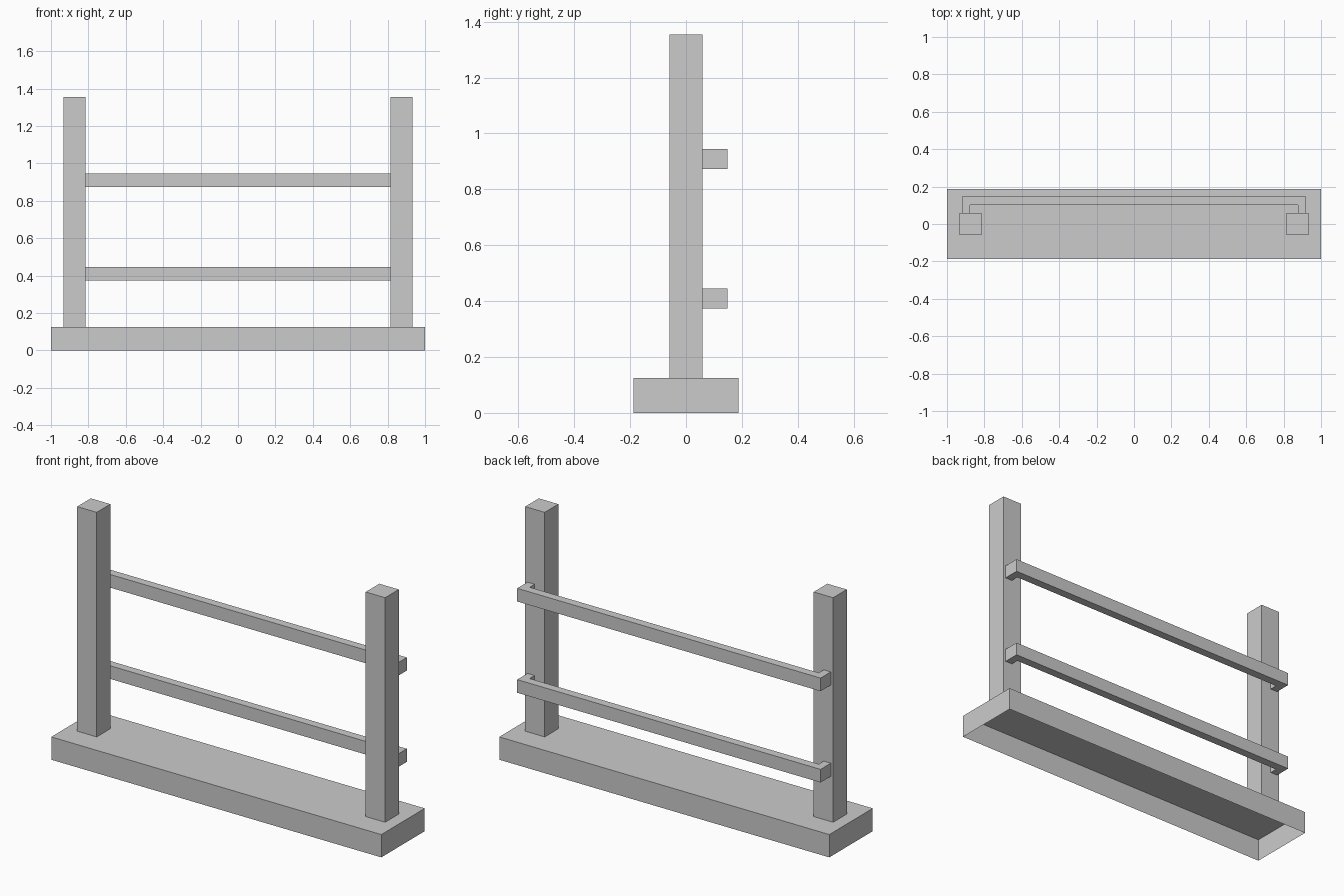
import bpy, bmesh
from mathutils import Vector

if "Cube" in bpy.data.objects:
    bpy.data.objects.remove(bpy.data.objects["Cube"])


def finish(name, bm):
    me = bpy.data.meshes.new(name)
    bm.to_mesh(me)
    bm.free()
    ob = bpy.data.objects.new(name, me)
    bpy.context.collection.objects.link(ob)
    return ob


def extrude_profile(name, points, z0, z1, open_bottom=False):
    """Extrude a counter-clockwise xy outline from z0 to z1."""
    bm = bmesh.new()
    base = bm.faces.new([bm.verts.new((x, y, z0)) for x, y in points])
    res = bmesh.ops.extrude_face_region(bm, geom=[base], use_keep_orig=True)
    top = [v for v in res["geom"] if isinstance(v, bmesh.types.BMVert)]
    bmesh.ops.translate(bm, verts=top, vec=Vector((0, 0, z1 - z0)))
    bmesh.ops.recalc_face_normals(bm, faces=bm.faces)
    if open_bottom:
        low = [f for f in bm.faces if all(abs(v.co.z - z0) < 1e-5 for v in f.verts)]
        bmesh.ops.delete(bm, geom=low, context='FACES_ONLY')
    return finish(name, bm)


def rect(x0, x1, y0, y1):
    return [(x0, y0), (x1, y0), (x1, y1), (x0, y1)]


# Hollow base, open underneath
extrude_profile("base", rect(-1, 1, -0.188, 0.188), 0, 0.125, open_bottom=True)

# Two upright posts standing on the base
for side, cx in (("left", -0.874), ("right", 0.874)):
    extrude_profile(side + "_post", rect(cx - 0.059, cx + 0.059, -0.059, 0.059),
                    0.125, 1.355, open_bottom=True)

# Two U-shaped rails behind the posts, ends returning to the post faces
xo, xi, y0, yi, yo = 0.919, 0.876, 0.059, 0.102, 0.148
u_shape = [(-xo, y0), (-xi, y0), (-xi, yi), (xi, yi),
           (xi, y0), (xo, y0), (xo, yo), (-xo, yo)]
for name, z in (("lower_rail", 0.373), ("upper_rail", 0.873)):
    extrude_profile(name, u_shape, z, z + 0.072)
